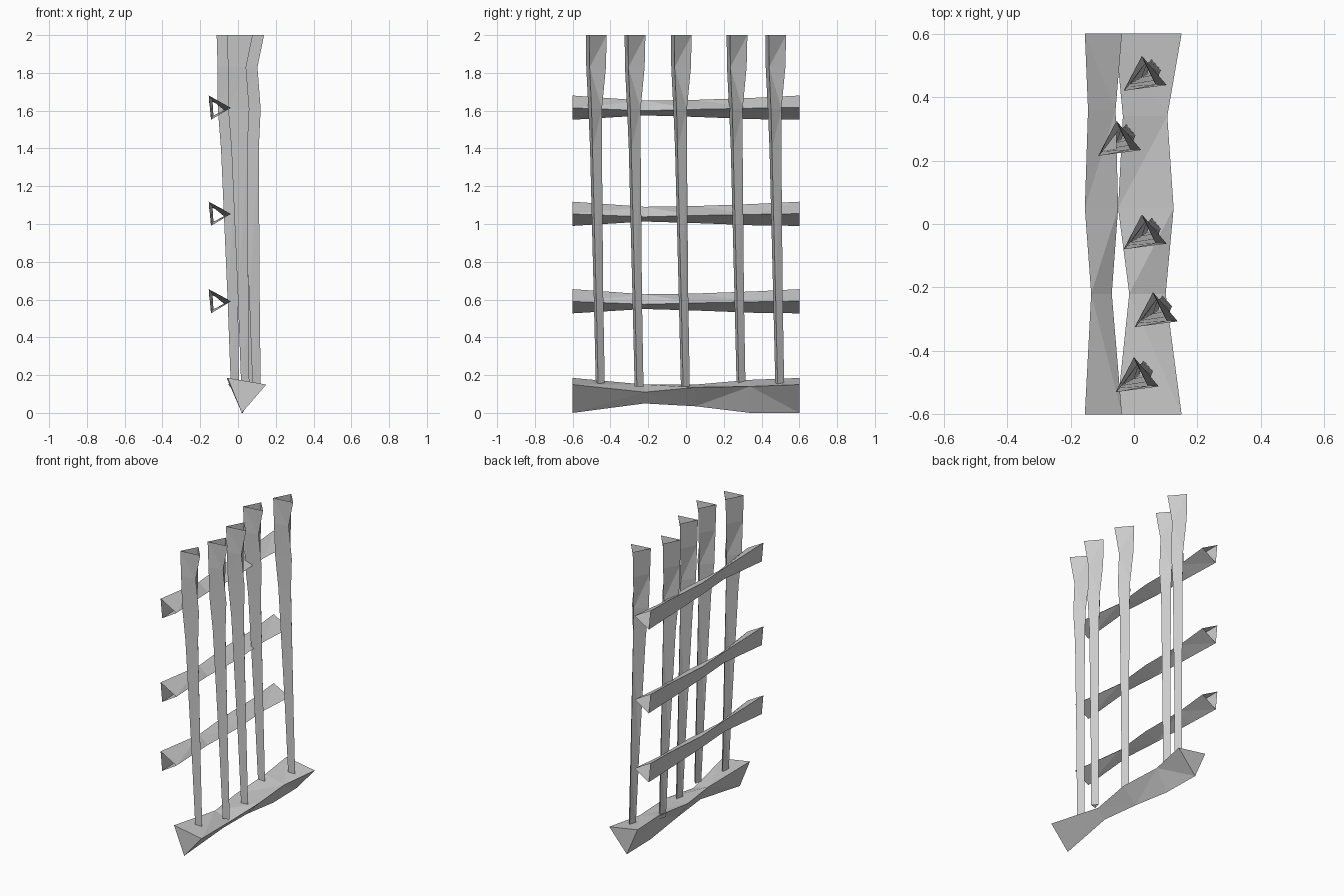
import bpy, bmesh


def tube(name, rings, capped=False):
    """Skin a row of triangular cross-sections, optionally closing the ends."""
    bm = bmesh.new()
    loops = [[bm.verts.new(p) for p in ring] for ring in rings]
    for a, b in zip(loops, loops[1:]):
        for i in range(3):
            j = (i + 1) % 3
            bm.faces.new((a[i], a[j], b[j], b[i]))
    if capped:
        bm.faces.new(loops[0])
        bm.faces.new(loops[-1])
    bmesh.ops.recalc_face_normals(bm, faces=bm.faces)
    bmesh.ops.triangulate(bm, faces=bm.faces)
    mesh = bpy.data.meshes.new(name)
    bm.to_mesh(mesh)
    bm.free()
    obj = bpy.data.objects.new(name, mesh)
    bpy.context.collection.objects.link(obj)
    return obj


# Ground log: y station, then (x, z) of left, right and bottom edges
base = [
    (-0.60, (-0.055, 0.185), (0.15, 0.15), (0.02, 0.0)),
    (-0.22, (-0.015, 0.15), (0.10, 0.11), (0.045, 0.05)),
    (0.05, (-0.05, 0.15), (0.125, 0.135), (0.03, 0.035)),
    (0.34, (-0.035, 0.175), (0.105, 0.14), (0.025, 0.0)),
    (0.60, (-0.06, 0.185), (0.15, 0.15), (0.02, 0.0)),
]
tube("ground_log", [[(x, y, z) for x, z in s] for y, *s in base], capped=True)

# Three open-ended rails: top, right and bottom edges, heights of the lowest rail
rail = [
    (-0.60, (-0.155, 0.655), (-0.038, 0.59), (-0.143, 0.527)),
    (-0.22, (-0.135, 0.628), (-0.07, 0.575), (-0.13, 0.55)),
    (0.05, (-0.155, 0.632), (-0.05, 0.582), (-0.14, 0.542)),
    (0.36, (-0.145, 0.643), (-0.058, 0.588), (-0.138, 0.53)),
    (0.60, (-0.155, 0.655), (-0.038, 0.592), (-0.143, 0.527)),
]
for n, lift in enumerate((0.0, 0.463, 1.025)):
    tube(f"rail_{n + 1}", [[(x, y, z + lift) for x, z in s] for y, *s in rail])

# Five upright bars: z station, then (x, y) offsets from the back top corner
bar = [
    (2.00, (0.0, 0.0), (0.078, -0.092), (-0.058, -0.11)),
    (1.83, (0.0, -0.004), (0.043, -0.09), (-0.053, -0.108)),
    (1.61, (0.01, -0.025), (0.06, -0.08), (-0.052, -0.097)),
    (1.40, (0.015, -0.025), (0.05, -0.075), (-0.035, -0.088)),
    (0.60, (0.025, -0.018), (0.055, -0.055), (0.0, -0.068)),
    (0.14, (0.03, -0.01), (0.06, -0.045), (0.017, -0.057)),
]
spots = [(0.0, -0.42), (0.06, -0.215), (0.025, 0.03), (-0.055, 0.325), (0.025, 0.53)]
for n, (px, py) in enumerate(spots):
    tube(f"upright_bar_{n + 1}", [[(px + x, py + y, z) for x, y in s] for z, *s in bar])
